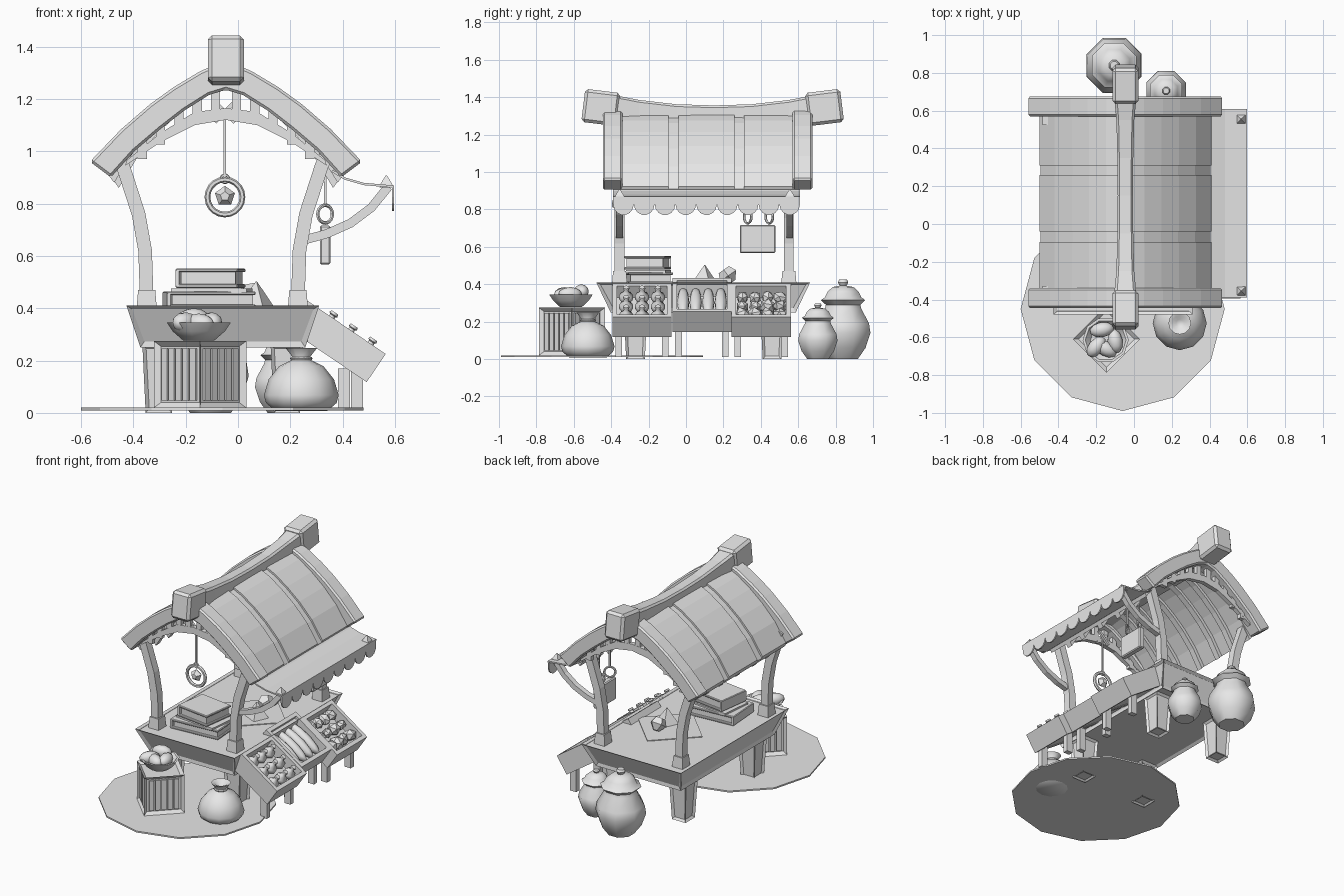
import bpy, bmesh, math, random
from math import sin, cos, pi, radians
from mathutils import Matrix, Vector

random.seed(4)
if "Cube" in bpy.data.objects:
    bpy.data.objects.remove(bpy.data.objects["Cube"])

GREY = (0.8, 0.8, 0.8, 1)
mat = bpy.data.materials.new("plain_grey")
mat.use_nodes = True
mat.diffuse_color = GREY
mat.node_tree.nodes["Principled BSDF"].inputs["Base Color"].default_value = GREY
ID = Matrix.Identity(4)


def place(x, y, z, ang=0, axis='Z'):
    return Matrix.Translation((x, y, z)) @ Matrix.Rotation(radians(ang), 4, axis)


def finish(name, bm, m=ID, smooth=False, bevel=0):
    bmesh.ops.recalc_face_normals(bm, faces=bm.faces[:])
    me = bpy.data.meshes.new(name)
    bm.to_mesh(me)
    bm.free()
    ob = bpy.data.objects.new(name, me)
    bpy.context.collection.objects.link(ob)
    ob.matrix_world = m
    me.materials.append(mat)
    if smooth:
        me.shade_smooth()
        me.set_sharp_from_angle(angle=radians(50))
    if bevel:
        mod = ob.modifiers.new("soft_edges", 'BEVEL')
        mod.width, mod.segments = bevel, 1
    return ob


def box(name, c, size, m=ID, top=(1, 1), inset=0, depth=0.012, bevel=0):
    """Box, optionally flared at the top, with recessed faces."""
    bm = bmesh.new()
    bmesh.ops.create_cube(bm, size=1)
    for v in bm.verts:
        k = top if v.co.z > 0 else (1, 1)
        v.co = Vector((v.co.x * size[0] * k[0], v.co.y * size[1] * k[1], v.co.z * size[2]))
    if inset:
        bmesh.ops.recalc_face_normals(bm, faces=bm.faces[:])
        bmesh.ops.inset_individual(bm, faces=bm.faces[:], thickness=inset, depth=-depth)
    return finish(name, bm, m @ Matrix.Translation(c), bevel=bevel)


def prism(name, pts, a, b, axis='Y', m=ID, bevel=0):
    """Outline in xz (axis Y) or yz (axis X), pulled from a to b."""
    def co(p, t):
        return (p[0], t, p[1]) if axis == 'Y' else (t, p[0], p[1])
    bm = bmesh.new()
    lo = [bm.verts.new(co(p, a)) for p in pts]
    hi = [bm.verts.new(co(p, b)) for p in pts]
    bm.faces.new(lo)
    bm.faces.new(hi[::-1])
    for i in range(len(pts)):
        j = (i + 1) % len(pts)
        bm.faces.new((lo[i], hi[i], hi[j], lo[j]))
    return finish(name, bm, m, bevel=bevel)


def arch(name, upper, lower, a, b, bevel=0):
    half = upper + lower[::-1]
    full = half + [(-x, z) for x, z in half[-2:0:-1]]
    return prism(name, full, a, b, m=place(-0.046, 0, 0), bevel=bevel)


def ribbon(name, pts, w, a, b, m=ID):
    left, right = [], []
    for i, p in enumerate(pts):
        q, r = Vector(pts[max(i - 1, 0)]), Vector(pts[min(i + 1, len(pts) - 1)])
        t = (r - q).normalized() * w / 2
        left.append((p[0] - t.y, p[1] + t.x))
        right.append((p[0] + t.y, p[1] - t.x))
    return prism(name, left + right[::-1], a, b, m=m)


def lathe(name, prof, n, m, smooth=True):
    bm = bmesh.new()
    rings = [[bm.verts.new((r * cos(2 * pi * i / n), r * sin(2 * pi * i / n), z))
              for i in range(n)] for r, z in prof]
    for p, q in zip(rings, rings[1:]):
        for i in range(n):
            bm.faces.new((p[i], p[(i + 1) % n], q[(i + 1) % n], q[i]))
    bm.faces.new(rings[0])
    bm.faces.new(rings[-1])
    return finish(name, bm, m, smooth)


def ball(name, m, scale, sub=2, smooth=True):
    bm = bmesh.new()
    bmesh.ops.create_icosphere(bm, subdivisions=sub, radius=1)
    for v in bm.verts:
        v.co = v.co * Vector(scale)
    return finish(name, bm, m, smooth)


def ring(name, m, big, small):
    bpy.ops.mesh.primitive_torus_add(major_radius=big, minor_radius=small,
                                     major_segments=20, minor_segments=6)
    ob = bpy.context.object
    ob.name = name
    ob.matrix_world = m @ Matrix.Rotation(pi / 2, 4, 'X')
    ob.data.materials.append(mat)


# Ground patch
lathe("ground_patch", [(0.54, 0.01), (0.54, 0.02)], 12, place(-0.06, -0.45, 0), False)

# Counter tray, cloth and legs
CX, CY = -0.058, 0.092
box("counter_tray", (CX, CY, 0.33), (0.63, 0.99, 0.16), top=(1.17, 1.155), inset=0.025)
box("counter_cloth", (0, 0, 0), (0.34, 0.34, 0.006), m=place(0.02, 0.14, 0.4, 45))
for x in (-0.245, 0.245):
    for y in (-0.27, 0.46):
        box("counter_leg", (CX + x, y, 0.13), (0.1, 0.1, 0.26), top=(1.25, 1.25), inset=0.02)

# Curved posts with footings
post = [(0.289, 0.44), (0.295, 0.62), (0.32, 0.76), (0.38, 0.945), (0.40, 0.99)]
for s in (-1, 1):
    for y in (-0.355, 0.55):
        ribbon("post", [(s * x, z) for x, z in post], 0.052, y - 0.026, y + 0.026, place(-0.06, 0, 0))
        box("post_footing", (-0.06 + s * 0.289, y, 0.425), (0.08, 0.085, 0.09), top=(0.82, 0.82))

# Roof shell with raised panels
roof = [(0, 1.31), (0.1, 1.262), (0.19, 1.2), (0.28, 1.125), (0.37, 1.03), (0.45, 0.91)]
arch("roof_shell", roof, [(x * 0.95, z - 0.03) for x, z in roof], -0.36, 0.58)
for a, b in ((-0.345, -0.094), (-0.04, 0.26), (0.31, 0.57)):
    arch("roof_panel", [(x * 1.012, z + 0.013) for x, z in roof], roof, a, b)
for y in (-0.2, -0.067, 0.11, 0.285, 0.43):
    arch("rafter", [(x * 0.95, z - 0.025) for x, z in roof],
         [(x * 0.91, z - 0.05) for x, z in roof], y - 0.02, y + 0.02)

# Gable boards and the pierced arch below them
gable_top = [(0, 1.35), (0.1, 1.305), (0.2, 1.245), (0.29, 1.18), (0.4, 1.085), (0.52, 0.96)]
gable_low = [(0, 1.235), (0.065, 1.215), (0.16, 1.155), (0.25, 1.085), (0.35, 1.0), (0.44, 0.9)]
rim_top = [(0, 1.165), (0.12, 1.15), (0.25, 1.07), (0.38, 0.965)]
rim_low = [(0, 1.12), (0.12, 1.1), (0.25, 1.035), (0.385, 0.945)]
for a, b in ((-0.445, -0.34), (0.57, 0.675)):
    arch("gable_board", gable_top, gable_low, a, b, bevel=0.01)
    mid = (a + b) / 2
    arch("gable_arch", rim_top, rim_low, mid - 0.015, mid + 0.015)
    for x, z in ((0.04, 1.19), (0.11, 1.17), (0.18, 1.125), (0.25, 1.07), (0.32, 1.015)):
        for s in (-1, 1):
            box("arch_slat", (-0.046 + s * x, mid, z), (0.035, 0.028, 0.09))

# Sagging ridge beam with heavy ends
bm = bmesh.new()
rows = []
for y, w, z in ((-0.38, 0.06, 1.41), (-0.25, 0.047, 1.385), (-0.05, 0.042, 1.362), (0.15, 0.04, 1.356),
                (0.35, 0.042, 1.362), (0.55, 0.047, 1.385), (0.68, 0.06, 1.41)):
    rows.append([bm.verts.new((-0.046 + sx * w, y, zz)) for sx, zz in
                 ((-1, 1.25), (1, 1.25), (1, z - 0.012), (0.75, z), (-0.75, z), (-1, z - 0.012))])
for p, q in zip(rows, rows[1:]):
    for i in range(6):
        bm.faces.new((p[i], p[i - 1], q[i - 1], q[i]))
bm.faces.new(rows[0])
bm.faces.new(rows[-1])
finish("ridge_beam", bm)
for y, ang in ((-0.455, -7), (0.74, 7)):
    box("ridge_end", (0, 0, 0), (0.138, 0.19, 0.178), m=place(-0.046, y, 1.345, ang, 'X'), bevel=0.016)

# Side awning with scalloped hem and curved brackets
sheet = [(0.36, 0.925), (0.41, 0.895), (0.48, 0.875), (0.595, 0.865)]
ribbon("awning_sheet", sheet, 0.009, -0.39, 0.61)
step = 1.0 / 9
hem = [(0.61, 0.87), (-0.39, 0.87)]
for i in range(9):
    hem += [(-0.39 + step * (i + 0.5 - 0.49 * cos(pi * k / 7)), 0.825 - 0.055 * sin(pi * k / 7)) for k in range(8)]
prism("awning_hem", hem, 0.588, 0.597, axis='X')
for y in (-0.355, 0.555):
    ribbon("awning_bracket", [(0.25, 0.66), (0.34, 0.685), (0.43, 0.725), (0.51, 0.785), (0.575, 0.865)],
           0.034, y - 0.018, y + 0.018)
    lathe("bracket_tip", [(0.036, 0), (0.03, 0.015), (0.004, 0.045)], 4, place(0.567, y, 0.862, 45), False)

# Hanging plank sign
box("hanging_sign", (0.333, 0.383, 0.642), (0.04, 0.19, 0.15), bevel=0.006)
for y in (0.33, 0.445):
    ring("sign_ring", place(0.333, y, 0.76, 35), 0.034, 0.007)
    box("sign_cord", (0.333, y, 0.87), (0.01, 0.01, 0.16))

# Hanging hoop with a faceted gem
HX, HY = -0.05, -0.37
ring("hanging_hoop", place(HX, HY, 0.825), 0.067, 0.011)
box("hoop_cord", (HX, HY, 1.02), (0.01, 0.01, 0.25))
ring("cord_knot", place(HX, HY, 0.895), 0.014, 0.006)
lathe("hoop_gem", [(0.018, -0.025), (0.04, 0), (0.018, 0.025)], 5,
      place(HX, HY, 0.828) @ Matrix.Rotation(pi / 2, 4, 'X') @ Matrix.Rotation(pi / 2, 4, 'Z'), False)
for s in (-1, 1):
    box("cord_cross", (0, 0, 0), (0.016, 0.016, 0.11), m=place(HX, HY + 0.01 * s, 1.15, 45 * s, 'Y'))


# Books on the counter
def book(c, size, ang):
    m = place(*c, ang)
    w, d, h = size
    for z in (-h / 2, h / 2):
        box("book_cover", (0, 0, z), (w, d, 0.014), m=m, bevel=0.004)
    box("book_pages", (0.005, 0, 0), (w - 0.03, d - 0.025, h), m=m)
    box("book_spine", (-w / 2 + 0.007, 0, 0), (0.014, d, h), m=m)


book((-0.11, -0.2, 0.432), (0.34, 0.24, 0.05), 4)
box("loose_folder", (0, 0, 0), (0.29, 0.21, 0.014), m=place(-0.1, -0.2, 0.468, -6))
book((-0.105, -0.205, 0.515), (0.24, 0.22, 0.06), -8)

# Gems on the cloth
lathe("pyramid_gem", [(0.075, 0), (0.003, 0.1)], 4, place(0.07, 0.1, 0.402, 20), False)
lathe("cut_gem", [(0.02, -0.04), (0.055, 0), (0.035, 0.04)], 5, place(0.05, 0.225, 0.445, 35, 'X'), False)

# Tilted display boxes
for y, shift in ((-0.235, 0), (0.085, -0.05), (0.402, 0)):
    m = place(0.3, y, 0.405, 34.2, 'Y') @ Matrix.Translation((shift, 0, 0))
    for x in (0.0125, 0.3075):
        box("display_end", (x, 0, -0.065), (0.025, 0.317, 0.13), m=m)
    for s in (-1, 1):
        box("display_side", (0.16, s * 0.146, -0.065), (0.319, 0.025, 0.13), m=m)
    box("display_floor", (0.16, 0, -0.1), (0.3, 0.3, 0.05), m=m)
    for s in (-1, 1):
        box("display_leg", (0.455 + shift, y + s * 0.125, 0.09), (0.045, 0.035, 0.16))
    if y < 0:
        for i in range(3):
            for j in range(3):
                p = m @ Matrix.Translation((0.07 + 0.09 * i, -0.085 + 0.085 * j, -0.04))
                lathe("bottle", [(0.02, -0.035), (0.037, -0.015), (0.037, 0.01), (0.014, 0.03),
                                 (0.012, 0.048), (0.018, 0.052), (0.016, 0.062)], 8, p)
    elif shift:
        for j in range(4):
            ball("loaf", m @ Matrix.Translation((0.16, -0.1 + 0.067 * j, -0.05)), (0.135, 0.033, 0.036))
    else:
        for i in range(12):
            p = m @ Matrix.Translation((0.07 + 0.085 * (i % 3), -0.1 + 0.067 * (i // 3), -0.045))
            s = [random.uniform(0.03, 0.05) for _ in range(3)]
            ball("rock", p @ Matrix.Rotation(i, 4, (1, 1, 0)), s, 1, False)

# Slatted crate
cm = place(-0.145, -0.61, 0.147, 45)
box("crate", (0, 0, 0), (0.25, 0.25, 0.255), m=cm, inset=0.028, depth=0.018)
for q in range(4):
    for k in range(5):
        box("crate_slat", (-0.076 + 0.038 * k, 0.111, 0), (0.03, 0.012, 0.2),
            m=cm @ Matrix.Rotation(q * pi / 2, 4, 'Z'))

# Bowl of loaves
lathe("bowl", [(0.06, 0), (0.1, 0.035), (0.122, 0.068), (0.108, 0.068), (0.08, 0.035)], 10,
      place(-0.15, -0.615, 0.277))
for x, y, z, a in ((-0.2, -0.65, 0.345, 50), (-0.17, -0.56, 0.36, 10), (-0.1, -0.62, 0.345, 100),
                   (-0.15, -0.66, 0.34, -30)):
    ball("bread_roll", place(x, y, z, a), (0.065, 0.04, 0.04))

# Tied sack
lathe("sack", [(0.1, 0.0), (0.135, 0.03), (0.143, 0.06), (0.125, 0.12), (0.085, 0.17), (0.035, 0.195),
               (0.033, 0.205), (0.06, 0.24), (0.04, 0.235), (0.02, 0.215)], 12, place(0.242, -0.525, 0.008))
ring("sack_tie", place(0.242, -0.525, 0.208) @ Matrix.Rotation(pi / 2, 4, 'X'), 0.036, 0.007)

# Lidded jars at the back
jar = [(0.085, 0), (0.13, 0.06), (0.158, 0.14), (0.15, 0.19), (0.105, 0.27), (0.1, 0.29), (0.128, 0.315),
       (0.105, 0.33), (0.09, 0.36), (0.06, 0.385), (0.02, 0.392), (0.03, 0.41), (0.022, 0.425)]
lathe("large_jar", jar, 8, place(-0.105, 0.84, 0, 22.5))
lathe("small_jar", [(r * 0.72, z * 0.7) for r, z in jar], 8, place(0.17, 0.705, 0, 22.5))
